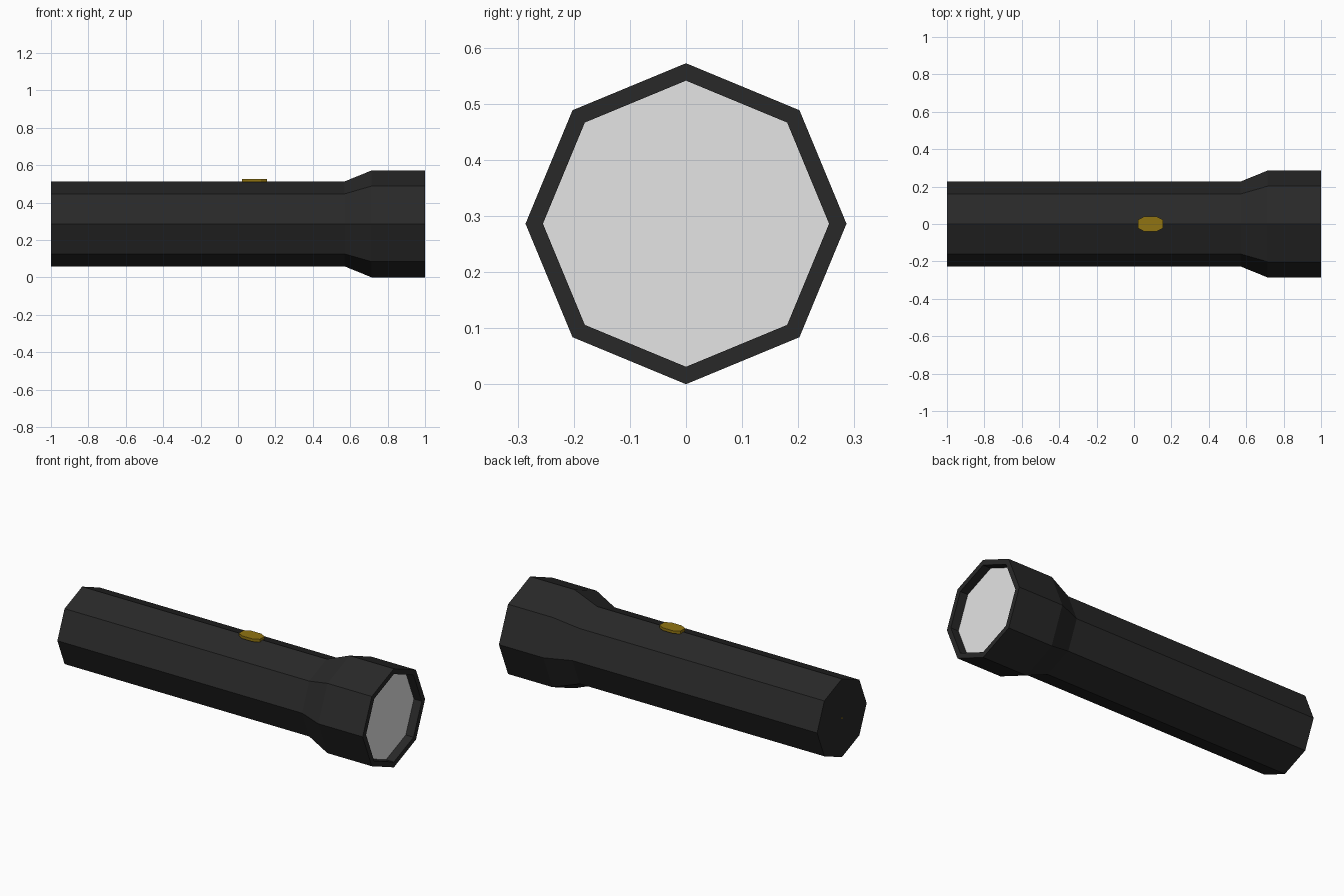
import bpy, bmesh, math
from mathutils import Vector

if "Cube" in bpy.data.objects:
    bpy.data.objects.remove(bpy.data.objects["Cube"])

CZ = 0.286   # height of the flashlight axis
SIDES = 8


def material(name, rgb):
    m = bpy.data.materials.new(name)
    m.diffuse_color = (*rgb, 1.0)
    m.use_nodes = True
    m.node_tree.nodes["Principled BSDF"].inputs["Base Color"].default_value = m.diffuse_color
    return m


BLACK = material("matte_black", (0.021, 0.021, 0.021))
GLASS = material("pale_lens_grey", (0.78, 0.78, 0.78))
GOLD = material("dark_gold", (0.28, 0.175, 0.006))


def make_object(name, bm, mat):
    bmesh.ops.recalc_face_normals(bm, faces=bm.faces)
    me = bpy.data.meshes.new(name)
    bm.to_mesh(me)
    bm.free()
    me.materials.append(mat)
    ob = bpy.data.objects.new(name, me)
    bpy.context.collection.objects.link(ob)
    return ob


def lathe(name, profile, mat, cap_start=True, cap_end=True):
    """Octagonal turned part along x, from (x, radius) points."""
    bm = bmesh.new()
    rings = []
    for x, r in profile:
        rings.append([bm.verts.new((x, r * math.cos(i * math.tau / SIDES),
                                    CZ + r * math.sin(i * math.tau / SIDES)))
                      for i in range(SIDES)])
    for a, b in zip(rings, rings[1:]):
        for i in range(SIDES):
            j = (i + 1) % SIDES
            bm.faces.new((a[i], a[j], b[j], b[i]))
    if cap_start:
        bm.faces.new(rings[0])
    if cap_end:
        bm.faces.new(rings[-1])
    return make_object(name, bm, mat)


# Handle, flared head, rim and the inner wall of the lens recess
lathe("body", [(-1.0, 0.227), (0.57, 0.227), (0.715, 0.286), (1.0, 0.286),
               (1.0, 0.255), (0.95, 0.255)], BLACK, cap_end=False)

# Lens set back inside the rim
bm = bmesh.new()
bm.faces.new([bm.verts.new((0.95, 0.255 * math.cos(i * math.tau / SIDES),
                            CZ + 0.255 * math.sin(i * math.tau / SIDES)))
              for i in range(SIDES)])
lens = make_object("lens", bm, GLASS)
if lens.data.polygons[0].normal.x < 0:
    lens.data.flip_normals()

# Switch button: flat plate with cut corners on the top ridge
bm = bmesh.new()
hx, hy, cx, cy = 0.067, 0.04, 0.034, 0.022
outline = [(hx, -cy), (hx, cy), (cx, hy), (-cx, hy),
           (-hx, cy), (-hx, -cy), (-cx, -hy), (cx, -hy)]
base = bm.faces.new([bm.verts.new((0.088 + x, y, 0.509)) for x, y in outline])
ext = bmesh.ops.extrude_face_region(bm, geom=[base], use_keep_orig=True)
bmesh.ops.translate(bm, vec=Vector((0, 0, 0.016)),
                    verts=[v for v in ext["geom"] if isinstance(v, bmesh.types.BMVert)])
make_object("switch_button", bm, GOLD)

# Tiny pin in the middle of the tail cap
lathe("tail_pin", [(-1.001, 0.006), (-0.995, 0.006)], GOLD)
